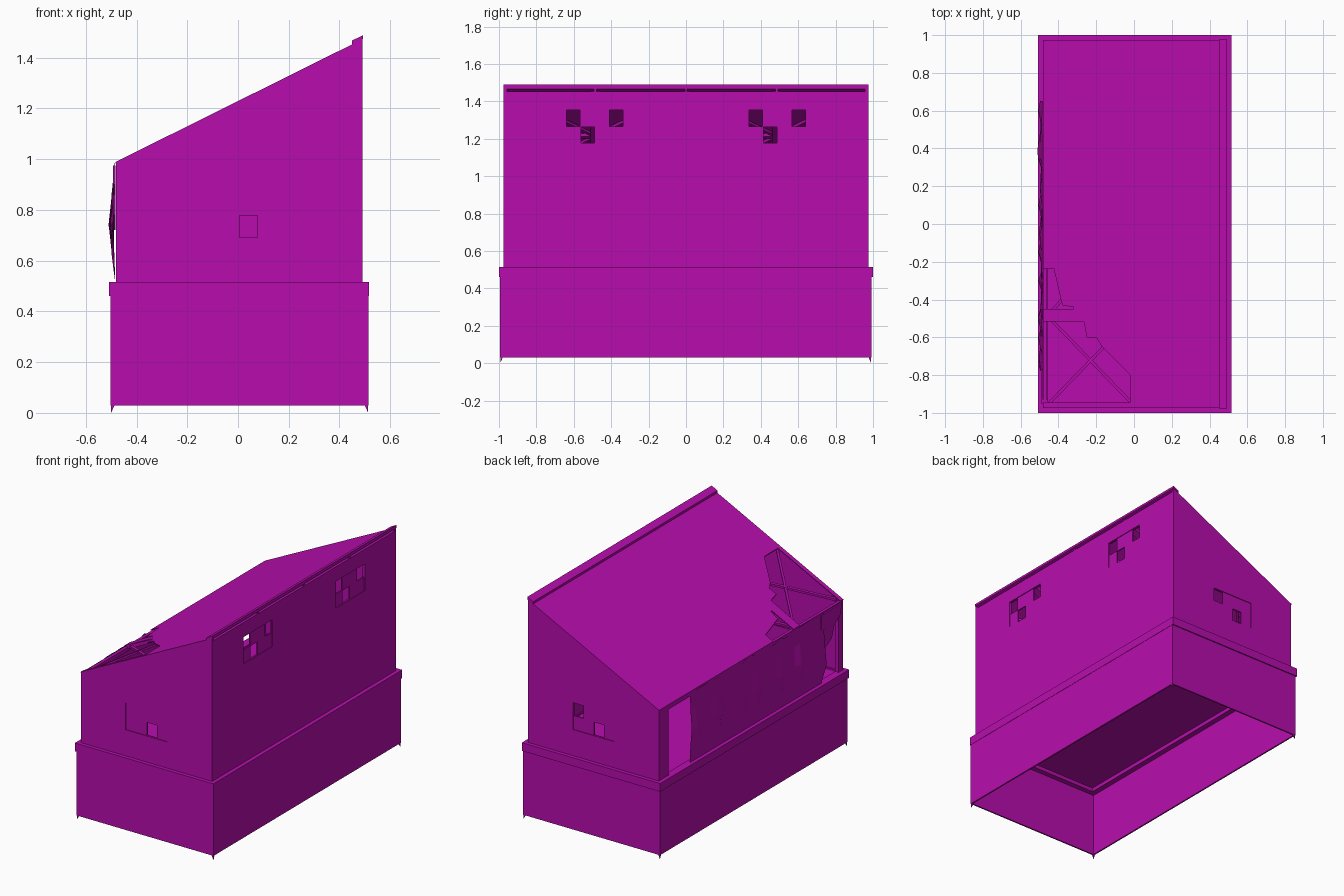
import bpy, bmesh, random
from mathutils import Vector
from mathutils.geometry import tessellate_polygon

if "Cube" in bpy.data.objects:
    bpy.data.objects.remove(bpy.data.objects["Cube"])

random.seed(4)
mat = bpy.data.materials.new("magenta")
mat.diffuse_color = (0.48, 0.004, 0.42, 1)
mat.use_nodes = True
mat.node_tree.nodes["Principled BSDF"].inputs["Base Color"].default_value = mat.diffuse_color


def finish(name, bm):
    bmesh.ops.recalc_face_normals(bm, faces=bm.faces)
    me = bpy.data.meshes.new(name)
    bm.to_mesh(me)
    bm.free()
    ob = bpy.data.objects.new(name, me)
    me.materials.append(mat)
    bpy.context.collection.objects.link(ob)
    return ob


def plate(name, loops, w0, w1, to_world):
    """Flat slab from an outline plus holes in (u, v), spanning w0..w1."""
    pts = [p for l in loops for p in l]
    tris = tessellate_polygon([[Vector((u, v, 0)) for u, v in l] for l in loops])
    bm = bmesh.new()
    a, b = [[bm.verts.new(to_world(u, v, w)) for u, v in pts] for w in (w0, w1)]
    for t in tris:
        bm.faces.new([a[i] for i in t])
        bm.faces.new([b[i] for i in reversed(t)])
    start = 0
    for l in loops:
        n = len(l)
        for i in range(n):
            j, k = start + i, start + (i + 1) % n
            bm.faces.new([a[j], a[k], b[k], b[j]])
        start += n
    return finish(name, bm)


def rect(u0, u1, v0, v1):
    return [(u0, v0), (u1, v0), (u1, v1), (u0, v1)]


SLOPE = 0.497


def flat(u, v, w): return (u, v, w)
def end_wall(u, v, w): return (u, w, v)
def side_wall(u, v, w): return (w, u, v)
def roof_z(x): return 1.229 + SLOPE * x
def on_roof(u, v, w): return (u, v, roof_z(u) + w)


def roof_bar(name, p, q, width, w0, w1):
    """Straight timber lying along the roof slope between two (x, y) points."""
    p, q = Vector(p), Vector(q)
    d = (q - p).normalized() * width / 2
    s = Vector((-d.y, d.x))
    plate(name, [[tuple(c) for c in (p + s, q + s, q - s, p - s)]], w0, w1, on_roof)


# hollow foundation with small pointed feet
plate("foundation", [rect(-.502, .515, -.995, .992), rect(-.492, .505, -.985, .982)],
      .03, .47, flat)
for x in (-.500, .513):
    for y in (-.993, .990):
        sx, sy = (1 if x < 0 else -1), (1 if y < 0 else -1)
        bm = bmesh.new()
        top = [bm.verts.new((x + sx * i * .014, y + sy * j * .014, .032))
               for i, j in ((0, 0), (1, 0), (1, 1), (0, 1))]
        tip = bm.verts.new((x, y, 0))
        bm.faces.new(top)
        for i in range(4):
            bm.faces.new([top[i], top[(i + 1) % 4], tip])
        finish("foundation_foot", bm)

# ledge ring and floor
plate("ledge", [rect(-.509, .517, -1, 1), rect(-.455, .465, -.95, .95)], .46, .515, flat)
plate("floor", [rect(-.48, .49, -.97, .97)], .485, .505, flat)


# window bands: 4 x 2 panes, only some panes missing
PW, PH = .0765, .09


def window(name, u0, v0, missing, w0, w1, to_world):
    holes = [rect(u0 + c * PW + .002, u0 + (c + 1) * PW - .002,
                  v0 + r * PH + .002, v0 + (r + 1) * PH - .002) for c, r in missing]
    plate(name, [rect(u0, u0 + 4 * PW, v0, v0 + 2 * PH)] + holes, w0, w1, to_world)


def opening(u0, v0):
    return rect(u0, u0 + 4 * PW, v0, v0 + 2 * PH)


# gable end walls
gable = [(-.48, .5), (.49, .5), (.49, roof_z(.49) - .001), (-.48, roof_z(-.48) - .001)]
for tag, s, missing in (("front", -1, [(2, 0)]), ("back", 1, [(3, 1), (1, 0)])):
    plate(tag + "_wall", [gable, opening(-.15, .69)], s * .975, s * .957, end_wall)
    window(tag + "_window", -.15, .69, missing, s * .970, s * .962, end_wall)

# tall right wall
starts = (-.641, .335)
plate("right_wall", [rect(-.974, .974, .5, 1.453)] + [opening(u, 1.175) for u in starts],
      .472, .491, side_wall)
for u in starts:
    window("right_window", u, 1.175, [(0, 1), (1, 0), (3, 1)], .478, .486, side_wall)

# left wall: jamb, eave beam, corner post and battered sheet
plate("left_jamb", [rect(.87, .974, .5, .985)], -.481, -.465, side_wall)
plate("eave_beam", [rect(-.97, .97, .955, .982)], -.48, -.46, side_wall)
plate("corner_post", [rect(-.974, -.93, .5, .98)], -.481, -.455, side_wall)
bm = bmesh.new()
cols = 29
rows = ((.513, .0), (.62, .5), (.74, 1.0), (.87, .5), (.975, .1))
grid = []
for i in range(cols):
    y = .65 - 1.4 * i / (cols - 1)
    col = []
    for z, bulge in rows:
        last = i == cols - 1
        dz = random.uniform(-.012, .012) if z > .9 else 0
        dy = random.uniform(-.09, .03) * (.4 + z - .5) if last else 0
        col.append(bm.verts.new((-.484 - bulge * random.uniform(.004, .028), y + dy, z + dz)))
    grid.append(col)
for i in range(cols - 1):
    for j in range(len(rows) - 1):
        bm.faces.new([grid[i][j], grid[i + 1][j], grid[i + 1][j + 1], grid[i][j + 1]])
finish("battered_left_sheet", bm)
# torn scrap hanging under the eave next to the corner
plate("torn_scrap", [[(-.73, .975), (-.95, .975), (-.93, .90), (-.87, .86), (-.84, .78), (-.73, .72)]],
      -.492, -.482, side_wall)

# roof sheet with the torn corner
roof = [(-.483, .975), (.491, .975), (.491, -.975), (-.483, -.975), (-.483, -.945),
        (-.02, -.945), (-.02, -.8), (-.17, -.65), (-.2, -.6), (-.25, -.6), (-.265, -.52),
        (-.483, -.515), (-.483, -.45), (-.32, -.45), (-.32, -.44), (-.38, -.43),
        (-.425, -.235), (-.483, -.235)]
plate("roof", [roof], -.006, 0, on_roof)
plate("ridge_cap", [rect(.45, .493, -.976, .976)], 0, .015, on_roof)

# rafters and crossed braces under the roof
bays = [-.96, -.485, 0, .485, .96]
for y in bays[1:4]:
    roof_bar("rafter", (-.47, y), (.47, y), .05, -.03, -.006)
    plate("rafter_end", [rect(.46, .489, y - .006, y + .006)], -.03, -.004, on_roof)
roof_bar("purlin", (.005, -.957), (.005, .957), .02, -.025, -.007)
for y0, y1 in zip(bays, bays[1:]):
    for x0, x1 in ((-.45, -.01), (.02, .46)):
        roof_bar("brace", (x0, y0 + .01), (x1, y1 - .01), .016, -.024, -.010)
        roof_bar("brace", (x0, y1 - .01), (x1, y0 + .01), .016, -.026, -.012)
